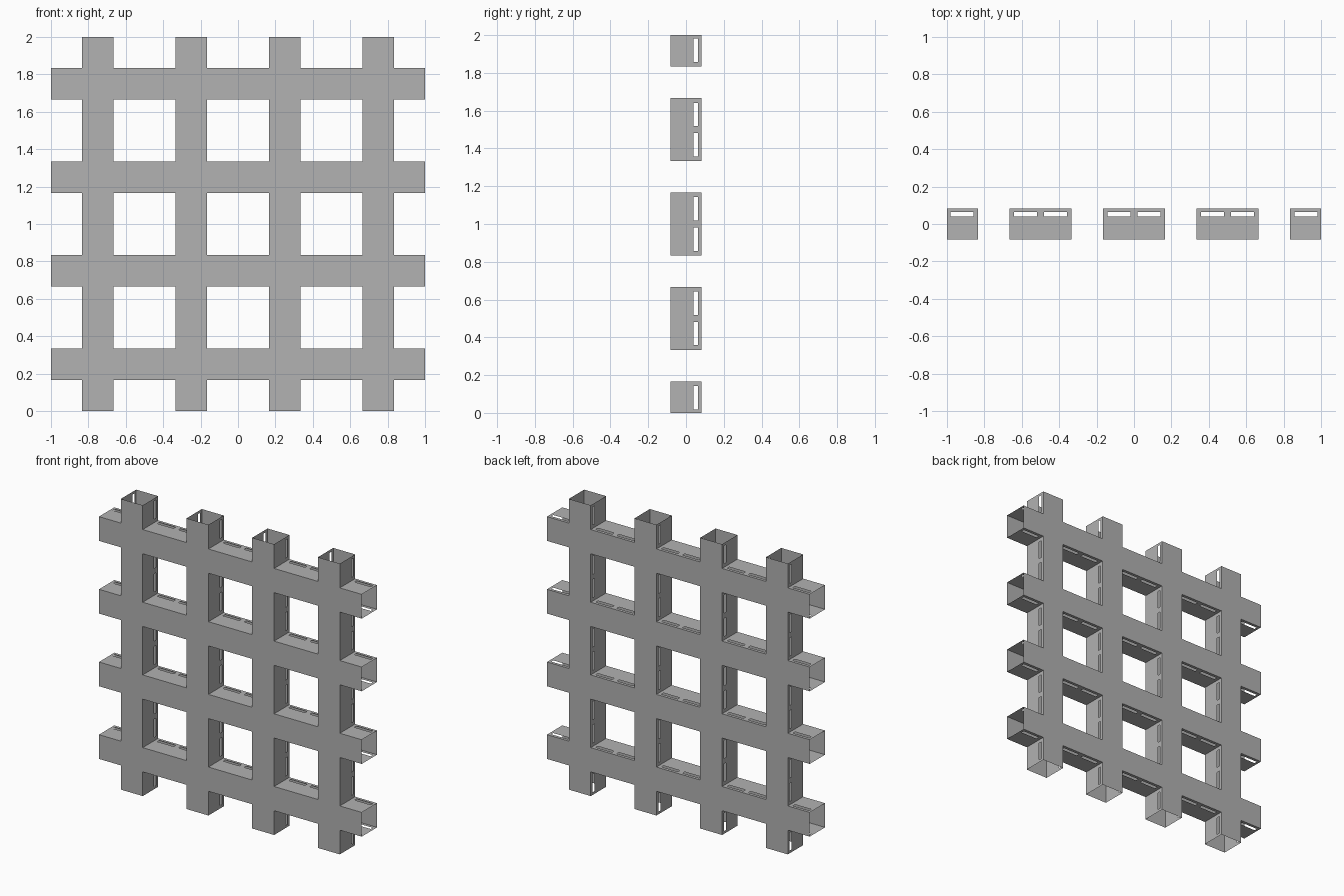
import bpy, bmesh
from mathutils import Vector

cube = bpy.data.objects.get("Cube")
if cube:
    bpy.data.objects.remove(cube, do_unlink=True)

CELLS = 12                # lattice cells per side
S = 2 / CELLS             # cell size = tube width
HALF = S / 2              # half depth of the tubes
SLOT_LEN = 0.123
SLOT_Y = (0.041, 0.063)   # slots sit towards the back
SLOT_SHIFT = 0.003        # slots lean away from the crossings

gray = bpy.data.materials.new("plain gray")
gray.use_nodes = True
color = (0.445, 0.445, 0.445, 1)
gray.diffuse_color = color
gray.node_tree.nodes["Principled BSDF"].inputs["Base Color"].default_value = color


def solid(i, j):
    """A cell belongs to an upright or a rail."""
    return i % 3 == 1 or j % 3 == 1


def add_quad(bm, corners, outward):
    face = bm.faces.new([bm.verts.new(c) for c in corners])
    face.normal_update()
    if face.normal.dot(outward) < 0:
        face.normal_flip()


def finish(bm, name):
    bmesh.ops.remove_doubles(bm, verts=bm.verts, dist=1e-5)
    mesh = bpy.data.meshes.new(name)
    bm.to_mesh(mesh)
    bm.free()
    mesh.materials.append(gray)
    obj = bpy.data.objects.new(name, mesh)
    bpy.context.collection.objects.link(obj)


# Flat lattice sheets on the front and back
def lattice_sheet(name, y):
    bm = bmesh.new()
    for i in range(CELLS):
        for j in range(CELLS):
            if solid(i, j):
                x, z = i * S - 1, j * S
                add_quad(bm, [(x, y, z), (x + S, y, z), (x + S, y, z + S), (x, y, z + S)],
                         Vector((0, y, 0)))
    finish(bm, name)


# One wall cell: a rectangle with a long slot through it
def slotted_wall(bm, k, place, outward):
    middle = (k + 0.5) * S + (SLOT_SHIFT if k % 3 == 2 else -SLOT_SHIFT)
    us = (k * S, middle - SLOT_LEN / 2, middle + SLOT_LEN / 2, (k + 1) * S)
    ys = (-HALF, *SLOT_Y, HALF)
    for a in range(3):
        for b in range(3):
            if (a, b) != (1, 1):
                add_quad(bm, [place(us[a], ys[b]), place(us[a + 1], ys[b]),
                              place(us[a + 1], ys[b + 1]), place(us[a], ys[b + 1])], outward)


lattice_sheet("front_sheet", -HALF)
lattice_sheet("back_sheet", HALF)

# Side walls of the uprights and top and bottom walls of the rails; tube ends stay open
uprights, rails = bmesh.new(), bmesh.new()
for tube in range(1, CELLS, 3):
    for k in range(CELLS):
        if k % 3 == 1:
            continue
        for edge, side in ((tube * S, -1), ((tube + 1) * S, 1)):
            slotted_wall(uprights, k, lambda u, y: (edge - 1, y, u), Vector((side, 0, 0)))
            slotted_wall(rails, k, lambda u, y: (u - 1, y, edge), Vector((0, 0, side)))
finish(uprights, "upright_side_walls")
finish(rails, "rail_top_bottom_walls")
